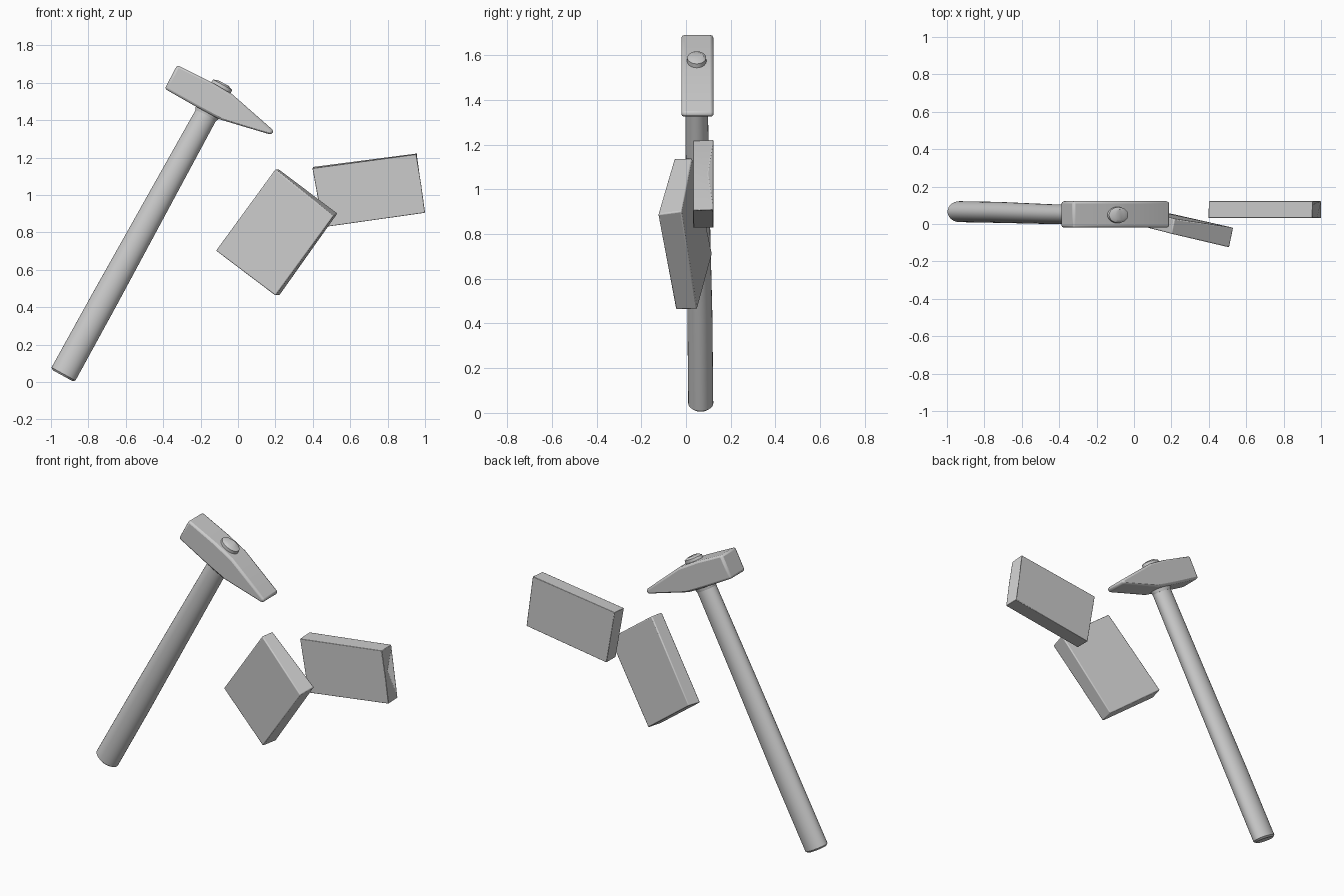
import bpy, bmesh, math
from mathutils import Vector

if "Cube" in bpy.data.objects:
    bpy.data.objects.remove(bpy.data.objects["Cube"])


def finish(name, bm, bevel=0.0, segments=2, angle=35):
    bmesh.ops.recalc_face_normals(bm, faces=bm.faces)
    mesh = bpy.data.meshes.new(name)
    bm.to_mesh(mesh)
    bm.free()
    ob = bpy.data.objects.new(name, mesh)
    bpy.context.collection.objects.link(ob)
    bpy.ops.object.select_all(action='DESELECT')
    ob.select_set(True)
    bpy.context.view_layer.objects.active = ob
    bpy.ops.object.shade_smooth_by_angle(angle=math.radians(angle))
    if bevel:
        mod = ob.modifiers.new("soft_edges", 'BEVEL')
        mod.width, mod.segments = bevel, segments
        mod.limit_method = 'ANGLE'
        mod.angle_limit = math.radians(30)
    return ob


def shaft(name, rings, sides=28):
    """Oval tube along the tool axis; rings = (distance, y, half width, half depth)."""
    base = Vector((-0.933, 0, 0.043))
    along = Vector((0.482, 0, 0.876)).normalized()
    across = Vector((0.876, 0, -0.482)).normalized()
    bm = bmesh.new()
    loops = []
    for d, y, w, h in rings:
        loop = []
        for i in range(sides):
            a = 2 * math.pi * i / sides
            p = base + along * d + across * (w * math.cos(a))
            loop.append(bm.verts.new((p.x, y + h * math.sin(a), p.z)))
        loops.append(loop)
    for lo, hi in zip(loops, loops[1:]):
        for i in range(sides):
            j = (i + 1) % sides
            bm.faces.new((lo[i], lo[j], hi[j], hi[i]))
    bm.faces.new(loops[0][::-1])
    bm.faces.new(loops[-1])
    return finish(name, bm)


def slab(name, front, back, bevel):
    """Plate joining a front and a back outline with equal point counts."""
    bm = bmesh.new()
    f = [bm.verts.new(p) for p in front]
    b = [bm.verts.new(p) for p in back]
    n = len(f)
    bm.faces.new(f)
    bm.faces.new(b[::-1])
    for i in range(n):
        j = (i + 1) % n
        bm.faces.new((f[i], b[i], b[j], f[j]))
    bmesh.ops.triangulate(bm, faces=[x for x in bm.faces if len(x.verts) > 4])
    return finish(name, bm, bevel, 2, 30)


# Wooden handle, slightly thicker at the grip
shaft("handle", [(-0.010, 0.066, 0.060, 0.046), (0.0, 0.066, 0.073, 0.056),
                 (0.45, 0.062, 0.072, 0.056), (1.0, 0.053, 0.067, 0.053),
                 (1.65, 0.046, 0.061, 0.050)])

# Collar where the handle enters the head, and the wedged tip above it
shaft("collar", [(1.575, 0.048, 0.062, 0.050), (1.60, 0.048, 0.072, 0.056),
                 (1.66, 0.048, 0.075, 0.058)])
shaft("handle_tip", [(1.70, 0.048, 0.062, 0.046), (1.765, 0.048, 0.058, 0.042),
                     (1.775, 0.048, 0.030, 0.030)])

# Hammer head: square striking face on the left, wedge on the right
outline = [(-0.325, 1.695), (-0.392, 1.568), (-0.22, 1.47), (-0.10, 1.405),
           (0.178, 1.322), (0.192, 1.343), (-0.03, 1.538), (-0.135, 1.60)]
slab("hammer_head", [(x, -0.02, z) for x, z in outline],
     [(x, 0.122, z) for x, z in outline], 0.016)

# Tilted block in front
slab("tilted_block",
     [(0.20, -0.052, 1.138), (0.51, -0.125, 0.888),
      (0.20, -0.045, 0.462), (-0.118, 0.03, 0.702)],
     [(0.215, 0.028, 1.14), (0.532, -0.02, 0.902),
      (0.222, 0.05, 0.464), (-0.10, 0.117, 0.71)], 0.006)

# Upright block behind, with a chip in its right rear edge
slab("upright_block",
     [(0.398, 0.032, 1.143), (0.953, 0.032, 1.218), (0.98, 0.032, 1.06),
      (1.0, 0.032, 0.905), (0.455, 0.032, 0.828)],
     [(0.40, 0.122, 1.15), (0.957, 0.122, 1.222), (0.945, 0.098, 1.07),
      (1.0, 0.122, 0.908), (0.455, 0.122, 0.828)], 0.003)
